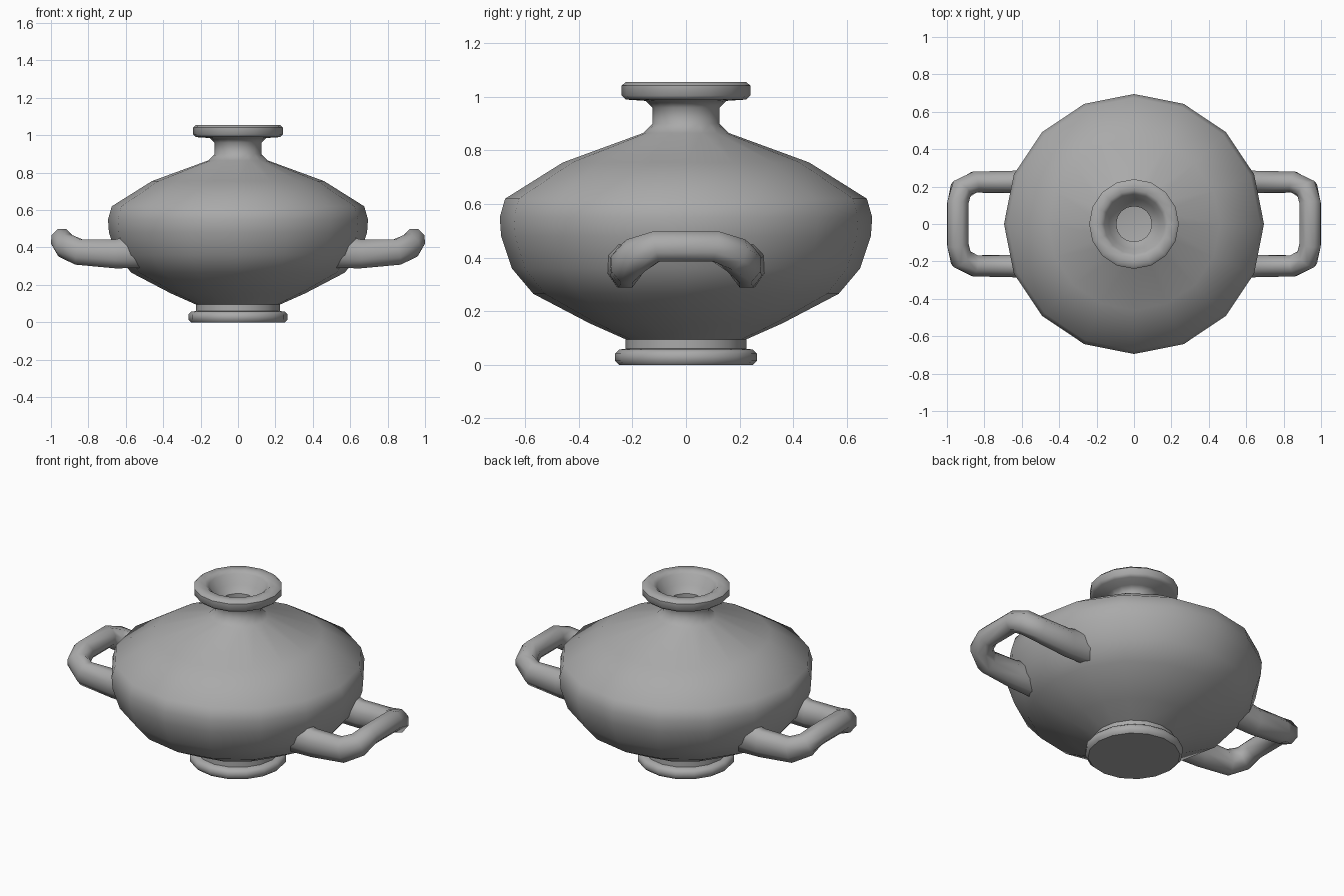
import bpy, bmesh, math
from mathutils import Vector

SIDES = 16
cube = bpy.data.objects.get("Cube")
if cube:
    bpy.data.objects.remove(cube, do_unlink=True)

clay = bpy.data.materials.new("grey clay")
clay.use_nodes = True
GREY = (0.4, 0.4, 0.4, 1)
clay.diffuse_color = GREY
clay.node_tree.nodes["Principled BSDF"].inputs["Base Color"].default_value = GREY


def skin(name, rings, angle):
    """Bridge matching rings of points, cap both ends, shade smooth."""
    bm = bmesh.new()
    loops = [[bm.verts.new(p) for p in ring] for ring in rings]
    for a, b in zip(loops, loops[1:]):
        for i in range(len(a)):
            j = (i + 1) % len(a)
            bm.faces.new((a[i], a[j], b[j], b[i]))
    bm.faces.new(loops[0])
    bm.faces.new(loops[-1])
    bmesh.ops.recalc_face_normals(bm, faces=bm.faces)
    mesh = bpy.data.meshes.new(name)
    bm.to_mesh(mesh)
    bm.free()
    mesh.materials.append(clay)
    obj = bpy.data.objects.new(name, mesh)
    bpy.context.collection.objects.link(obj)
    bpy.ops.object.select_all(action='DESELECT')
    obj.select_set(True)
    bpy.context.view_layer.objects.active = obj
    bpy.ops.object.shade_smooth_by_angle(angle=math.radians(angle))
    return obj


def lathe(name, profile, angle=45):
    turns = [2 * math.pi * i / SIDES for i in range(SIDES)]
    return skin(name, [[(r * math.cos(t), r * math.sin(t), z) for t in turns]
                       for r, z in profile], angle)


# Vase: foot, belly, neck and rim outside, then the hollow inside
foot = [(.25, 0), (.265, .015), (.265, .042), (.25, .057), (.225, .06)]
belly = [(.225, .095), (.36, .155), (.57, .265), (.65, .36), (.69, .48),
         (.695, .55), (.675, .62), (.46, .755), (.16, .865)]
neck = [(.125, .9), (.125, .96), (.15, .985)]
rim = [(.225, .99), (.24, 1.005), (.24, 1.042), (.225, 1.055), (.18, 1.055)]
hollow = [(.16, 1.04), (.135, .985), (.095, .95), (.095, .88), (.42, .73),
          (.63, .6), (.63, .48), (.53, .29), (.2, .13), (.02, .12)]
lathe("vase", foot + belly + neck + rim + hollow)

# Handles: oval tubes that leave the belly, turn a corner and rise to a bar
# (x, y, z, half width, half height)
half_path = [(.5, .23, .385, .068, .098), (.66, .225, .365, .06, .078),
             (.85, .224, .375, .058, .07), (.925, .185, .41, .06, .065),
             (.942, .11, .442, .058, .058)]
path = half_path + [(x, -y, z, w, h) for x, y, z, w, h in reversed(half_path)]


def handle(name, side):
    points = [Vector(p[:3]) for p in path]
    rings = []
    for i, (p, (*_, w, h)) in enumerate(zip(points, path)):
        ahead = (points[min(i + 1, len(path) - 1)] - p).normalized()
        behind = (p - points[max(i - 1, 0)]).normalized()
        tangent = (ahead + behind).normalized()
        across = tangent.cross(Vector((0, 0, 1))).normalized()
        up = across.cross(tangent)
        ring = []
        for k in range(8):
            t = math.tau * (k + .5) / 8
            v = p + (across * w * math.cos(t) + up * h * math.sin(t)) * 1.06
            ring.append((v.x * side, v.y, v.z))
        rings.append(ring)
    skin(name, rings, 60)


handle("left_handle", 1)
handle("right_handle", -1)
